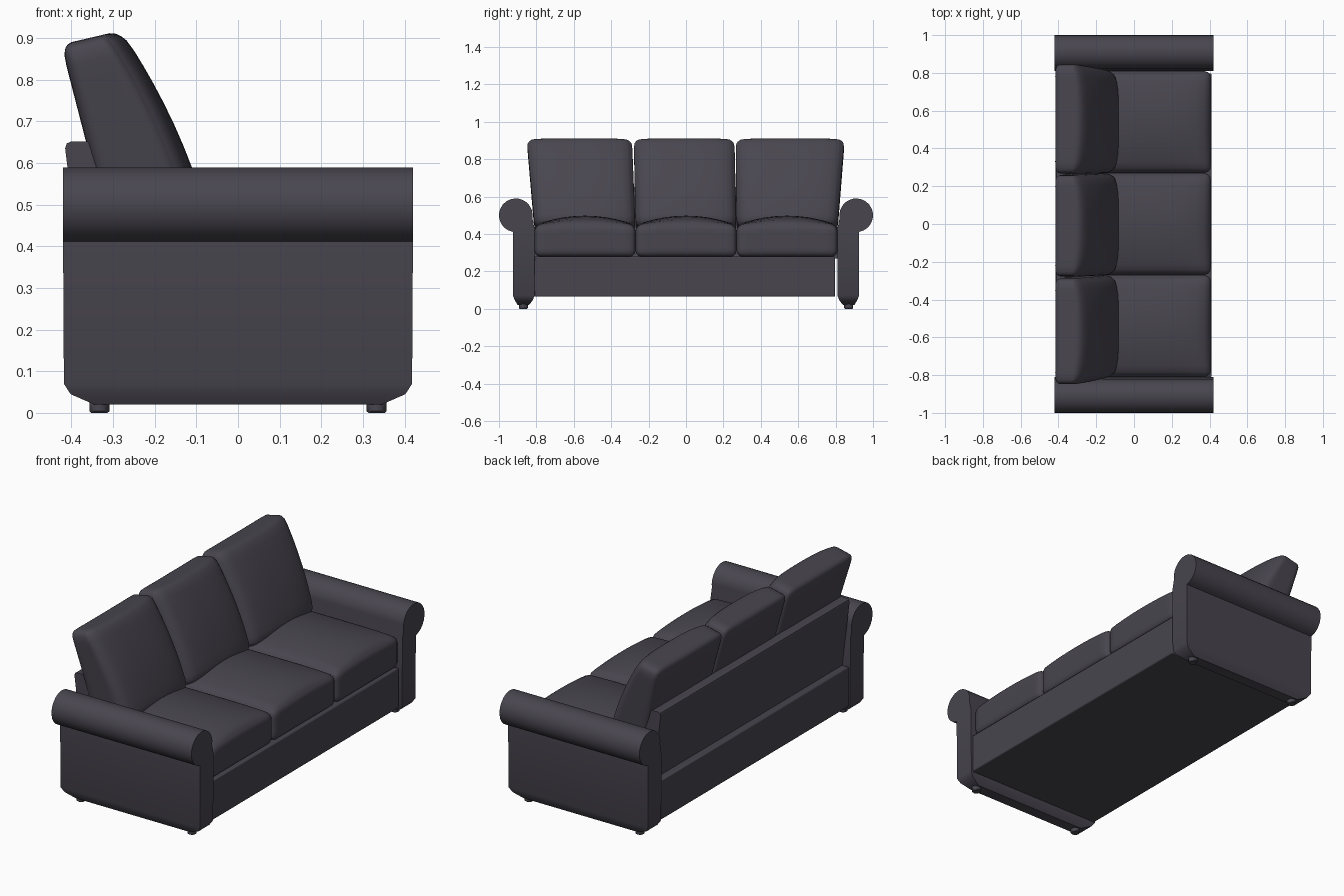
import bpy, bmesh
from math import sin, cos, pi, radians
from mathutils import Vector

if "Cube" in bpy.data.objects:
    bpy.data.objects.remove(bpy.data.objects["Cube"])

fabric = bpy.data.materials.new("dark_fabric")
fabric.diffuse_color = (0.065, 0.06, 0.077, 1)
fabric.use_nodes = True
fabric.node_tree.nodes["Principled BSDF"].inputs["Base Color"].default_value = fabric.diffuse_color


def finish(name, bm, angle=35):
    bmesh.ops.recalc_face_normals(bm, faces=bm.faces)
    me = bpy.data.meshes.new(name)
    bm.to_mesh(me)
    bm.free()
    me.materials.append(fabric)
    ob = bpy.data.objects.new(name, me)
    bpy.context.collection.objects.link(ob)
    bpy.ops.object.select_all(action='DESELECT')
    ob.select_set(True)
    bpy.context.view_layer.objects.active = ob
    bpy.ops.object.shade_smooth_by_angle(angle=radians(angle))
    return ob


def bevel(ob, width, segments=2):
    m = ob.modifiers.new("bevel", 'BEVEL')
    m.width, m.segments, m.limit_method = width, segments, 'ANGLE'


def extrude_y(name, profile, y0, y1):
    """Closed xz profile extruded along y."""
    bm = bmesh.new()
    a = [bm.verts.new((x, y0, z)) for x, z in profile]
    b = [bm.verts.new((x, y1, z)) for x, z in profile]
    n = len(a)
    bm.faces.new(a)
    bm.faces.new(b)
    for i in range(n):
        j = (i + 1) % n
        bm.faces.new((a[i], a[j], b[j], b[i]))
    return finish(name, bm)


def cushion(name, half, r, warp):
    """Rounded box; warp(p, q) gets the point and its -1..1 position."""
    bm = bmesh.new()
    bmesh.ops.create_cube(bm, size=2)
    bmesh.ops.subdivide_edges(bm, edges=bm.edges[:], cuts=13, use_grid_fill=True)
    for v in bm.verts:
        q = Vector([sin(pi / 2 * c) for c in v.co])
        p = Vector([q[i] * half[i] for i in range(3)])
        inner = Vector([max(-half[i] + r, min(half[i] - r, p[i])) for i in range(3)])
        d = p - inner
        if d.length > 1e-6:
            p = inner + d.normalized() * r
        v.co = warp(p, q)
    return finish(name, bm, 50)


# Base frame and leaning back panel
base = extrude_y("base", [(-0.41, 0.065), (0.41, 0.065), (0.41, 0.28), (-0.41, 0.28)], -0.812, 0.797)
bevel(base, 0.006)
extrude_y("back_panel", [(-0.37, 0.27), (-0.415, 0.635), (-0.411, 0.647), (-0.4, 0.652),
                         (-0.362, 0.652), (-0.35, 0.643), (-0.33, 0.59), (-0.28, 0.27)], -0.81, 0.81)

# Seat cushions with crowned tops
for i, yc in enumerate((-0.54, 0, 0.54)):
    def seat_warp(p, q, yc=yc):
        k = (p.z + 0.085) / 0.17
        crown = 0.05 * (1 - q.y ** 2) * (1 - 0.75 * abs(q.x) ** 4)
        return Vector((0.055 + p.x, yc + p.y, 0.363 + p.z + max(k, 0) * crown))
    cushion(f"seat_cushion_{i + 1}", (0.352, 0.27, 0.085), 0.035, seat_warp)

# Leaning back cushions: thicker at the bottom, slightly fanned out at the top
up, fwd = Vector((-0.227, 0, 0.974)), Vector((0.974, 0, 0.227))
for i, (yc, ytop, htop) in enumerate(((-0.54, -0.57, 0.281), (0, -0.01, 0.269), (0.54, 0.557, 0.291))):
    def back_warp(p, q, yc=yc, ytop=ytop, htop=htop):
        u = p.z + 0.25
        k = u / 0.5
        thick = 0.238 - 0.36 * u * u - 0.03 * abs(q.y) ** 3
        f = (p.x + 0.1) / 0.2 * thick - 0.012 * k
        y = yc + (ytop - yc) * k + p.y / 0.27 * (0.27 + (htop - 0.27) * k)
        return Vector((-0.30, y, 0.40)) + fwd * f + up * u
    cushion(f"back_cushion_{i + 1}", (0.1, 0.27, 0.25), 0.04, back_warp)

# Rolled arms with tapered bottoms, and feet
arc = [(0.91 + 0.09 * cos(radians(a)), 0.5 + 0.09 * sin(radians(a))) for a in range(-80, 196, 15)]
taper = [(0.81, 0.07), (0.82, 0.045), (0.84, 0.02), (0.9, 0.02), (0.915, 0.045), (0.925, 0.07)]
depth = {0.07: 0.418, 0.045: 0.402, 0.02: 0.345}
outline = taper + arc + [(0.81, 0.43)]
n = len(outline)
for side, s in (("right", 1), ("left", -1)):
    bm = bmesh.new()
    rings = []
    for e in (-1, 1):
        ring = [bm.verts.new((e * depth.get(z, 0.42), s * y, z)) for y, z in outline]
        bm.faces.new([ring[0]] + ring[5:])
        bm.faces.new((ring[0], ring[1], ring[4], ring[5]))
        bm.faces.new(ring[1:5])
        rings.append(ring)
    a, b = rings
    for i in range(n):
        j = (i + 1) % n
        bm.faces.new((a[i], a[j], b[j], b[i]))
    finish(f"{side}_arm", bm)
    for place, x in (("front", 0.333), ("back", -0.333)):
        bm = bmesh.new()
        bmesh.ops.create_cone(bm, cap_ends=True, segments=12, radius1=0.024, radius2=0.024, depth=0.03)
        bmesh.ops.translate(bm, vec=(x, s * 0.87, 0.015), verts=bm.verts)
        bevel(finish(f"{side}_{place}_foot", bm), 0.004, 1)
